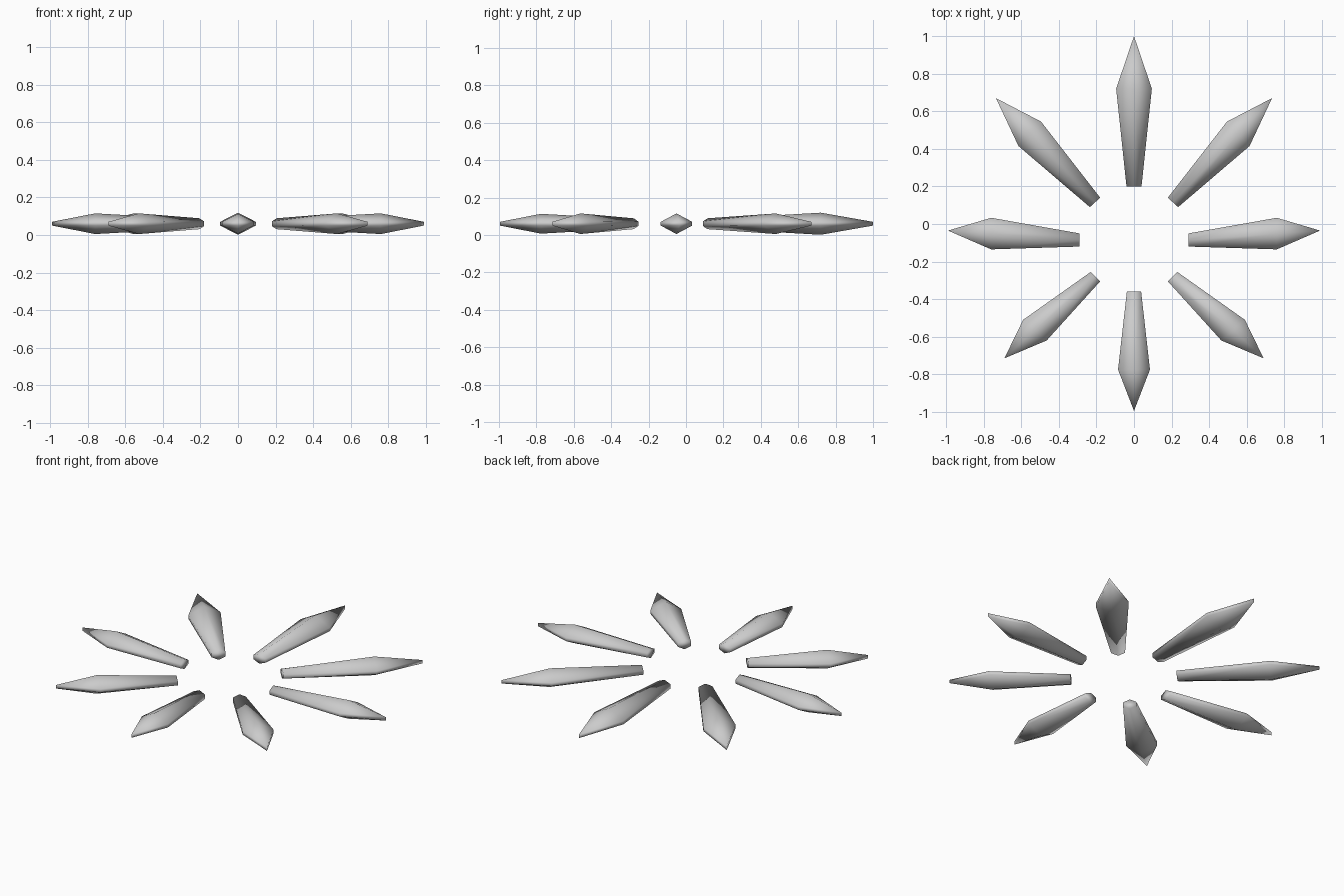
import bpy

if "Cube" in bpy.data.objects:
    bpy.data.objects.remove(bpy.data.objects["Cube"])

MID_Z = 0.06


def section(left, right, rim, half_height):
    """Six-sided cross-section: thin rim at both sides, ridge above and below."""
    (lx, ly), (rx, ry) = left, right
    cx, cy = (lx + rx) / 2, (ly + ry) / 2
    return [(lx, ly, MID_Z - rim), (lx, ly, MID_Z + rim),
            (cx, cy, MID_Z + half_height),
            (rx, ry, MID_Z + rim), (rx, ry, MID_Z - rim),
            (cx, cy, MID_Z - half_height)]


def petal(name, base, wide, tip, half_height=0.055, flip=1):
    """Spear-shaped petal: base ring, widest ring, and a short upright tip edge."""
    def side(p):
        return (p[0] * flip, p[1])
    b = [side(p) for p in base]
    w = [side(p) for p in wide]
    if flip < 0:
        b.reverse()
        w.reverse()
    t = side(tip)
    verts = section(*b, 0.012, 0.029) + section(*w, 0.01, half_height)
    verts += [(*t, MID_Z - 0.01), (*t, MID_Z + 0.01)]
    lo, hi = 12, 13
    faces = [(i, (i + 1) % 6, 6 + (i + 1) % 6, 6 + i) for i in range(6)]
    faces += [(6, 7, hi, lo), (7, 8, hi), (8, 9, hi),
              (9, 10, lo, hi), (10, 11, lo), (11, 6, lo)]
    faces.append((5, 4, 3, 2, 1, 0))
    mesh = bpy.data.meshes.new(name)
    # sections run clockwise seen from the tip, so reverse to face outward
    mesh.from_pydata(verts, [], [f[::-1] for f in faces])
    mesh.validate()
    mesh.update()
    mesh.shade_smooth()
    obj = bpy.data.objects.new(name, mesh)
    bpy.context.collection.objects.link(obj)
    # consistent outward normals
    import bmesh
    bm = bmesh.new()
    bm.from_mesh(mesh)
    bmesh.ops.recalc_face_normals(bm, faces=bm.faces)
    bm.to_mesh(mesh)
    bm.free()
    return obj


# Petals on the centre line
petal("petal_back", [(-0.04, 0.20), (0.04, 0.20)],
      [(-0.095, 0.72), (0.095, 0.72)], (0, 1.0), 0.059)
petal("petal_front", [(-0.038, -0.36), (0.038, -0.36)],
      [(-0.085, -0.775), (0.085, -0.775)], (0, -0.995), 0.053)

# Mirrored pairs left and right
pairs = {
    "petal_back_diagonal": ([(0.18, 0.14), (0.235, 0.09)],
                            [(0.495, 0.545), (0.615, 0.415)], (0.735, 0.67)),
    "petal_side": ([(0.29, -0.05), (0.29, -0.12)],
                   [(0.76, 0.033), (0.76, -0.135)], (0.99, -0.035)),
    "petal_front_diagonal": ([(0.23, -0.255), (0.18, -0.305)],
                             [(0.59, -0.51), (0.465, -0.62)], (0.69, -0.715)),
}
for name, (base, wide, tip) in pairs.items():
    petal(name + "_right", base, wide, tip)
    petal(name + "_left", base, wide, tip, flip=-1)
